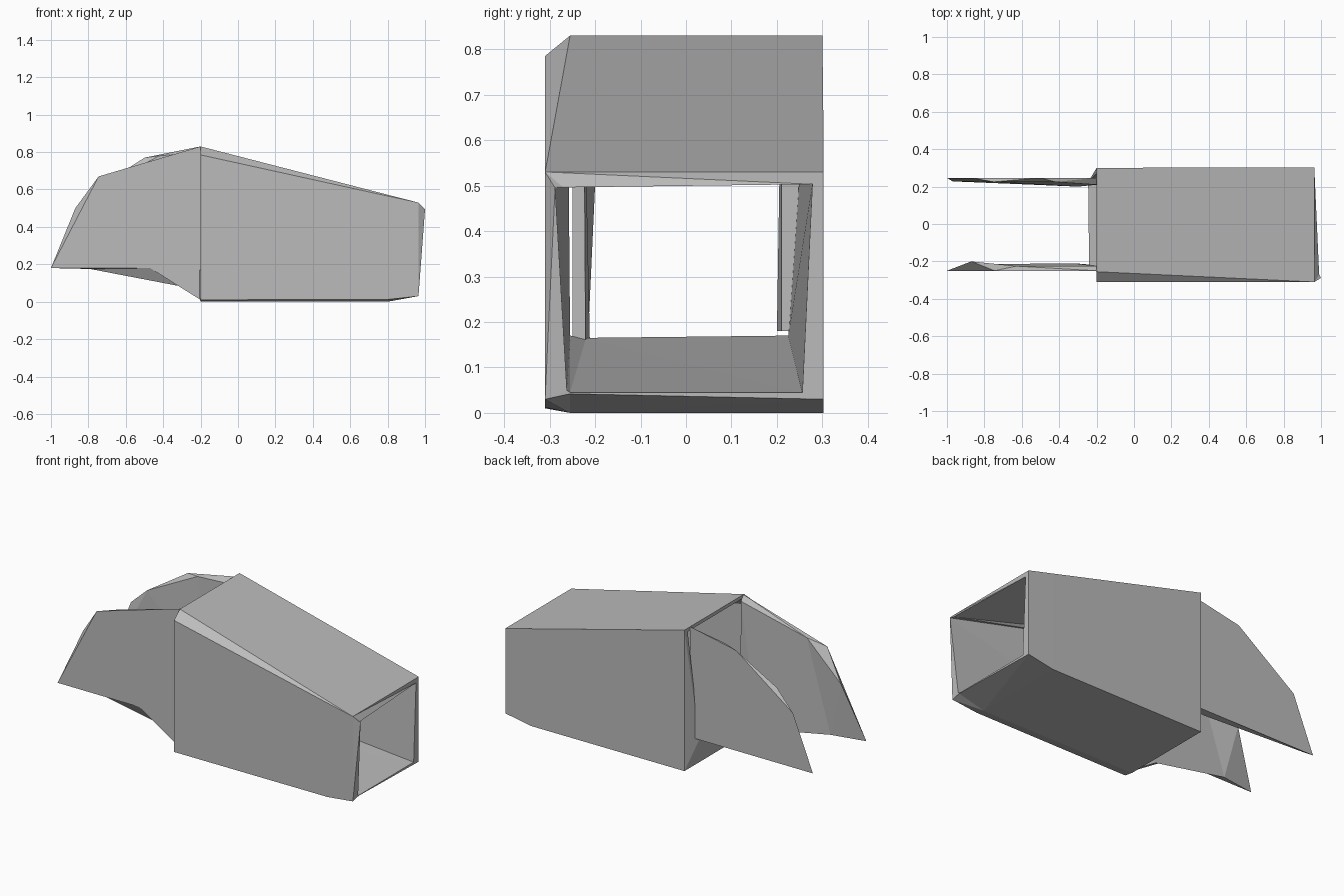
import bpy
import bmesh

cube = bpy.data.objects.get("Cube")
if cube:
    bpy.data.objects.remove(cube, do_unlink=True)

grey = bpy.data.materials.new("plain_grey")
grey.use_nodes = True
grey.diffuse_color = (0.5, 0.5, 0.5, 1)
grey.node_tree.nodes["Principled BSDF"].inputs["Base Color"].default_value = (0.5, 0.5, 0.5, 1)


def loft(name, sections, closed):
    """Skin matching loops of points; closed joins last to first, else caps the ends."""
    bm = bmesh.new()
    loops = [[bm.verts.new(p) for p in s] for s in sections]
    pairs = list(zip(loops, loops[1:]))
    if closed:
        pairs.append((loops[-1], loops[0]))
    else:
        bm.faces.new(loops[0])
        bm.faces.new(loops[-1])
    for a, b in pairs:
        for i in range(len(a)):
            j = (i + 1) % len(a)
            bm.faces.new((a[i], a[j], b[j], b[i]))
    bmesh.ops.remove_doubles(bm, verts=bm.verts, dist=0.0005)
    bmesh.ops.triangulate(bm, faces=bm.faces)
    bmesh.ops.recalc_face_normals(bm, faces=bm.faces)
    mesh = bpy.data.meshes.new(name)
    bm.to_mesh(mesh)
    bm.free()
    mesh.materials.append(grey)
    obj = bpy.data.objects.new(name, mesh)
    bpy.context.collection.objects.link(obj)
    return obj


def ring(x, points):
    return [(x, y, z) for y, z in points]


# Hollow tapered sleeve: outside skin, front rim, then inside skin
outer_back = ring(-0.2, [(-.31, .01), (-.31, .785), (-.255, .83), (.3, .83), (.3, 0), (-.255, 0)])
outer_mid = ring(0.8, [(-.31, .012), (-.31, .565), (-.302, .572), (.303, .572), (.303, 0), (-.255, 0)])
outer_front = ring(0.965, [(-.31, .03), (-.31, .53), (-.31, .53), (.303, .53), (.303, .03), (-.255, .042)])
inner_front = [(.966, -.262, .05), (1, -.288, .495), (.99, -.27, .496),
               (.965, .278, .503), (.965, .256, .045), (.965, -.255, .045)]
inner_back = [(-.2, -.255, .17), (-.2, -.26, .77), (-.2, -.235, .81),
              (-.2, .27, .81), (-.245, .225, .17), (-.24, -.22, .165)]
loft("sleeve", [outer_back, outer_mid, outer_front, inner_front, inner_back], True)


# Side fins: a flat outer outline skinned to a faceted inner outline
def fin(name, y, outer, inner):
    loft(name, [[(x, y, z) for x, z in outer], inner], False)


fin("right_fin", -0.25,
    [(-.2, .83), (-.745, .67), (-1, .18), (-.47, .18), (-.32, .085), (-.2, .01)],
    [(-.2, -.225, .8), (-.63, -.225, .7), (-.87, -.2, .5),
     (-.79, -.215, .175), (-.32, -.21, .085), (-.2, -.22, .01)])
fin("left_fin", 0.247,
    [(-.2, .83), (-.5, .77), (-.87, .5), (-1, .18), (-.3, .18), (-.2, .18)],
    [(-.2, .21, .8), (-.42, .225, .78), (-.75, .225, .61),
     (-.97, .228, .19), (-.3, .2, .18), (-.2, .21, .18)])
